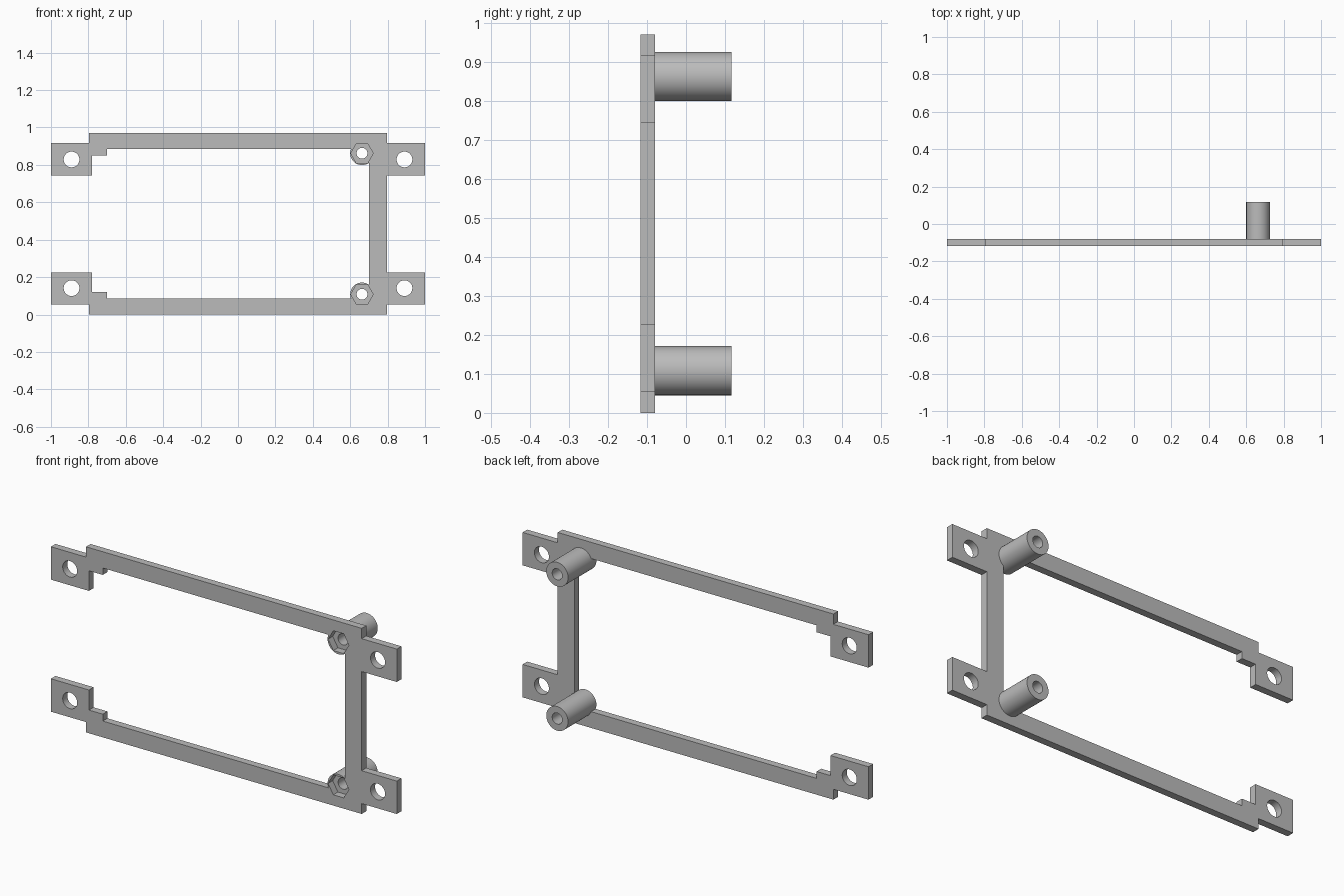
import bpy, bmesh, math

cube = bpy.data.objects.get("Cube")
if cube:
    bpy.data.objects.remove(cube, do_unlink=True)

FRONT, BACK, POST_END = -0.117, -0.079, 0.117
MID = 0.485                      # height of the mirror line
POST_X, POST_DZ = 0.663, 0.377   # post position, offset from mirror line
TAB_X, TAB_DZ = 0.89, 0.344      # screw hole position

grey = bpy.data.materials.new("plain grey")
grey.use_nodes = True
grey.diffuse_color = (0.5, 0.5, 0.5, 1)
grey.node_tree.nodes["Principled BSDF"].inputs["Base Color"].default_value = grey.diffuse_color


def prism(name, outline, y0, y1):
    """Extrude an x-z outline along y."""
    bm = bmesh.new()
    face = bm.faces.new([bm.verts.new((x, y0, z)) for x, z in outline])
    ext = bmesh.ops.extrude_face_region(bm, geom=[face])["geom"]
    bmesh.ops.translate(bm, vec=(0, y1 - y0, 0),
                        verts=[v for v in ext if isinstance(v, bmesh.types.BMVert)])
    bmesh.ops.recalc_face_normals(bm, faces=bm.faces)
    mesh = bpy.data.meshes.new(name)
    bm.to_mesh(mesh)
    bm.free()
    mesh.materials.append(grey)
    obj = bpy.data.objects.new(name, mesh)
    bpy.context.collection.objects.link(obj)
    return obj


def ring(x, z, radius, sides):
    return [(x + radius * math.cos(a), z + radius * math.sin(a))
            for a in (2 * math.pi * i / sides for i in range(sides))]


def combine(target, tool, operation):
    """Apply a boolean and discard the tool."""
    tool.hide_render = True
    mod = target.modifiers.new("join", 'BOOLEAN')
    mod.object, mod.operation, mod.solver = tool, operation, 'EXACT'
    bpy.context.view_layer.objects.active = target
    bpy.ops.object.modifier_apply(modifier=mod.name)
    bpy.data.objects.remove(tool, do_unlink=True)


# Frame plate: upper half of the outline, mirrored to the lower half
upper = [(0.70, 0.885), (-0.70, 0.885), (-0.70, 0.849), (-0.78, 0.849),
         (-0.78, 0.744), (-1, 0.744), (-1, 0.916), (-0.797, 0.916),
         (-0.797, 0.97), (0.797, 0.97), (0.797, 0.916), (1, 0.916),
         (1, 0.744), (0.797, 0.744)]
lower = [(x, 2 * MID - z) for x, z in reversed(upper)]
frame = prism("mounting_frame", upper + lower, FRONT, BACK)

for side in (-1, 1):
    # Standoff post with a nut pocket and a through bore
    z = MID + side * POST_DZ
    combine(frame, prism("post", ring(POST_X, z, 0.063, 64), FRONT, POST_END), 'UNION')
    combine(frame, prism("nut_pocket", ring(POST_X, z, 0.06, 6), FRONT - 0.05, BACK), 'DIFFERENCE')
    combine(frame, prism("bore", ring(POST_X, z, 0.029, 40), FRONT - 0.05, POST_END + 0.05), 'DIFFERENCE')
    # Screw holes in the tabs
    for x in (-TAB_X, TAB_X):
        hole = ring(x, MID + side * TAB_DZ, 0.042, 48)
        combine(frame, prism("screw_hole", hole, FRONT - 0.05, BACK + 0.05), 'DIFFERENCE')

bpy.ops.object.select_all(action='DESELECT')
frame.select_set(True)
bpy.context.view_layer.objects.active = frame
bpy.ops.object.shade_smooth_by_angle(angle=math.radians(30))
